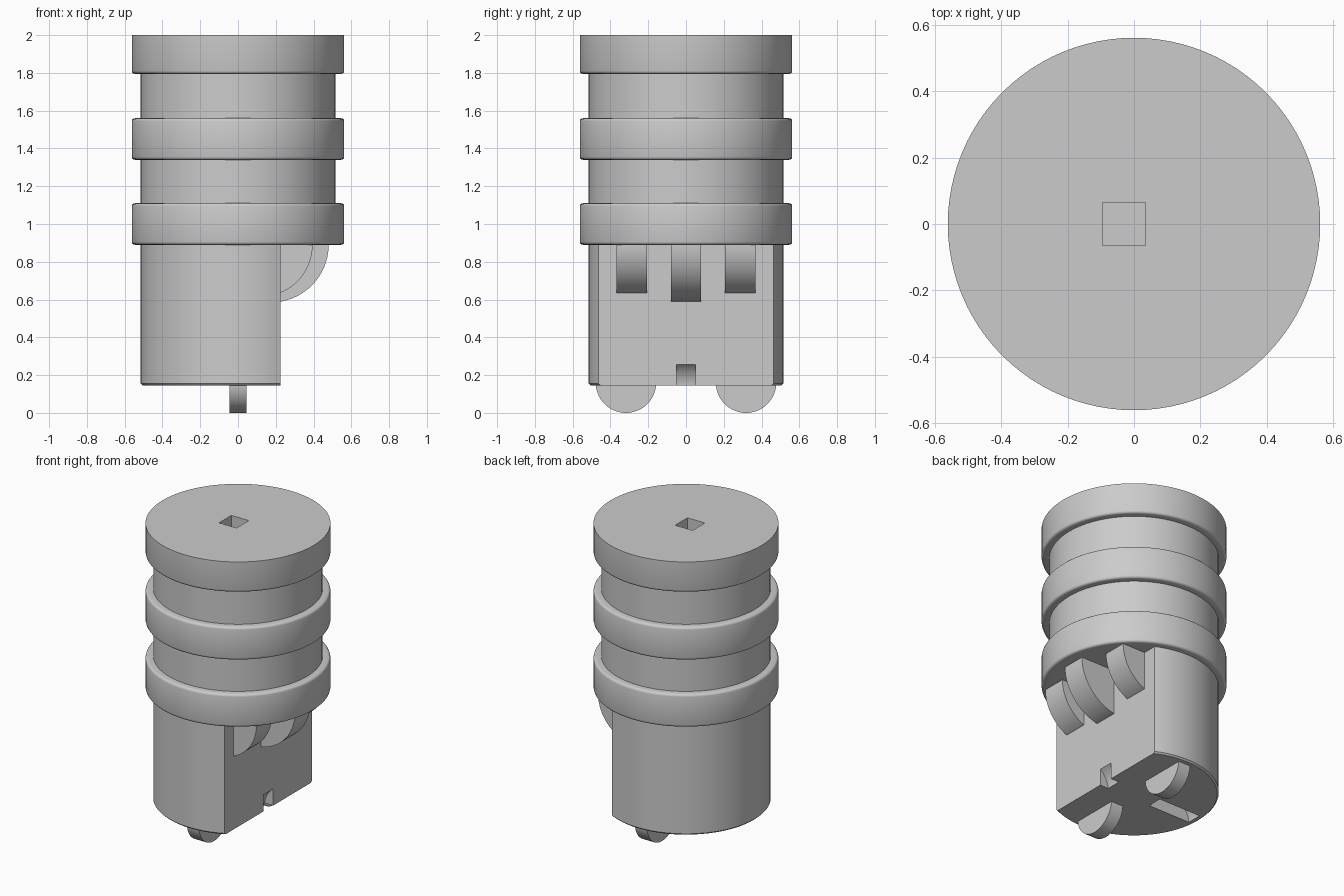
import bpy, bmesh, math
from mathutils import Matrix, Vector

if "Cube" in bpy.data.objects:
    bpy.data.objects.remove(bpy.data.objects["Cube"], do_unlink=True)

grey = bpy.data.materials.new("plain grey")
grey.use_nodes = True
colour = (0.6, 0.6, 0.6, 1)
grey.diffuse_color = colour
grey.node_tree.nodes["Principled BSDF"].inputs["Base Color"].default_value = colour


def finish(name, bm):
    bmesh.ops.recalc_face_normals(bm, faces=bm.faces)
    mesh = bpy.data.meshes.new(name)
    bm.to_mesh(mesh)
    bm.free()
    mesh.materials.append(grey)
    obj = bpy.data.objects.new(name, mesh)
    bpy.context.collection.objects.link(obj)
    return obj


def smooth(obj):
    bpy.ops.object.select_all(action='DESELECT')
    obj.select_set(True)
    bpy.context.view_layer.objects.active = obj
    bpy.ops.object.shade_smooth_by_angle(angle=math.radians(35))


def box(name, low, high):
    low, high = Vector(low), Vector(high)
    bm = bmesh.new()
    bmesh.ops.create_cube(bm, size=1, matrix=Matrix.Translation((low + high) / 2)
                          @ Matrix.Diagonal((*(high - low), 1)))
    return finish(name, bm)


def disc(name, centre, radius, width, axis):
    turn = Matrix.Rotation(math.pi / 2, 4, 'Y' if axis == 'X' else 'X')
    bm = bmesh.new()
    bmesh.ops.create_cone(bm, cap_ends=True, segments=64, radius1=radius, radius2=radius,
                          depth=width, matrix=Matrix.Translation(centre) @ turn)
    return finish(name, bm)


def cut(target, cutter):
    mod = target.modifiers.new("cut", 'BOOLEAN')
    mod.operation = 'DIFFERENCE'
    mod.solver = 'EXACT'
    mod.object = cutter
    bpy.context.view_layer.objects.active = target
    bpy.ops.object.modifier_apply(modifier=mod.name)
    bpy.data.objects.remove(cutter, do_unlink=True)


# Turned body: core with three raised bands
CORE, BAND, B, TOP = 0.515, 0.562, 0.016, 2.0
BASE, LEDGE, FLAT = 0.145, 0.89, 0.225


def rounded(r, z, start):
    # Quarter-round corner running from angle start (degrees) by a right angle
    return [(r - B + B * math.cos(math.radians(start + a)), z + B * math.sin(math.radians(start + a)))
            for a in (0, 30, 60, 90)]


profile = [(0, BASE), (CORE - 0.01, BASE), (CORE, BASE + 0.01)]
for low, high in ((LEDGE, 1.11), (1.34, 1.56), (1.795, TOP)):
    profile += [(CORE, low)] + rounded(BAND, low + B, -90)
    if high < TOP:
        profile += rounded(BAND, high - B, 0) + [(CORE, high)]
profile += [(BAND, TOP), (0, TOP)]

bm = bmesh.new()
verts = [bm.verts.new((r, 0, z)) for r, z in profile]
edges = [bm.edges.new(pair) for pair in zip(verts, verts[1:])]
bmesh.ops.spin(bm, geom=verts + edges, axis=(0, 0, 1), cent=(0, 0, 0),
               angle=math.tau, steps=96, use_duplicate=False)
bmesh.ops.remove_doubles(bm, verts=bm.verts, dist=0.0001)
body = finish("body", bm)

# Flat side, square top hole and the two curved sockets underneath
cut(body, box("flat_cutter", (FLAT, -1, -0.2), (1, 1, LEDGE)))
cut(body, box("hole_cutter", (-0.095, -0.065, 1.8), (0.035, 0.065, 2.2)))
for side in (-1, 1):
    cut(body, disc("socket_cutter", (side * 0.32, 0, 0.13), 0.158, 0.1, 'Y'))
smooth(body)

# Round locating tabs under the base
for side, label in ((-1, "front"), (1, "back")):
    smooth(disc(label + "_base_tab", (0, side * 0.318, 0.16), 0.16, 0.09, 'X'))


# Quarter-round fins between the flat side and the lowest band
def fin(name, y, centre_x, radius, width):
    obj = disc(name, (centre_x, y, LEDGE), radius, width, 'Y')
    cut(obj, box("fin_top_cutter", (-1, -1, LEDGE + 0.005), (1, 1, 2)))
    cut(obj, box("fin_back_cutter", (-1, -1, 0), (FLAT - 0.02, 1, 2)))
    smooth(obj)


fin("middle_fin", 0, 0.175, 0.305, 0.16)
for side, label in ((-1, "front"), (1, "back")):
    fin(label + "_fin", side * 0.287, 0.12, 0.275, 0.162)
